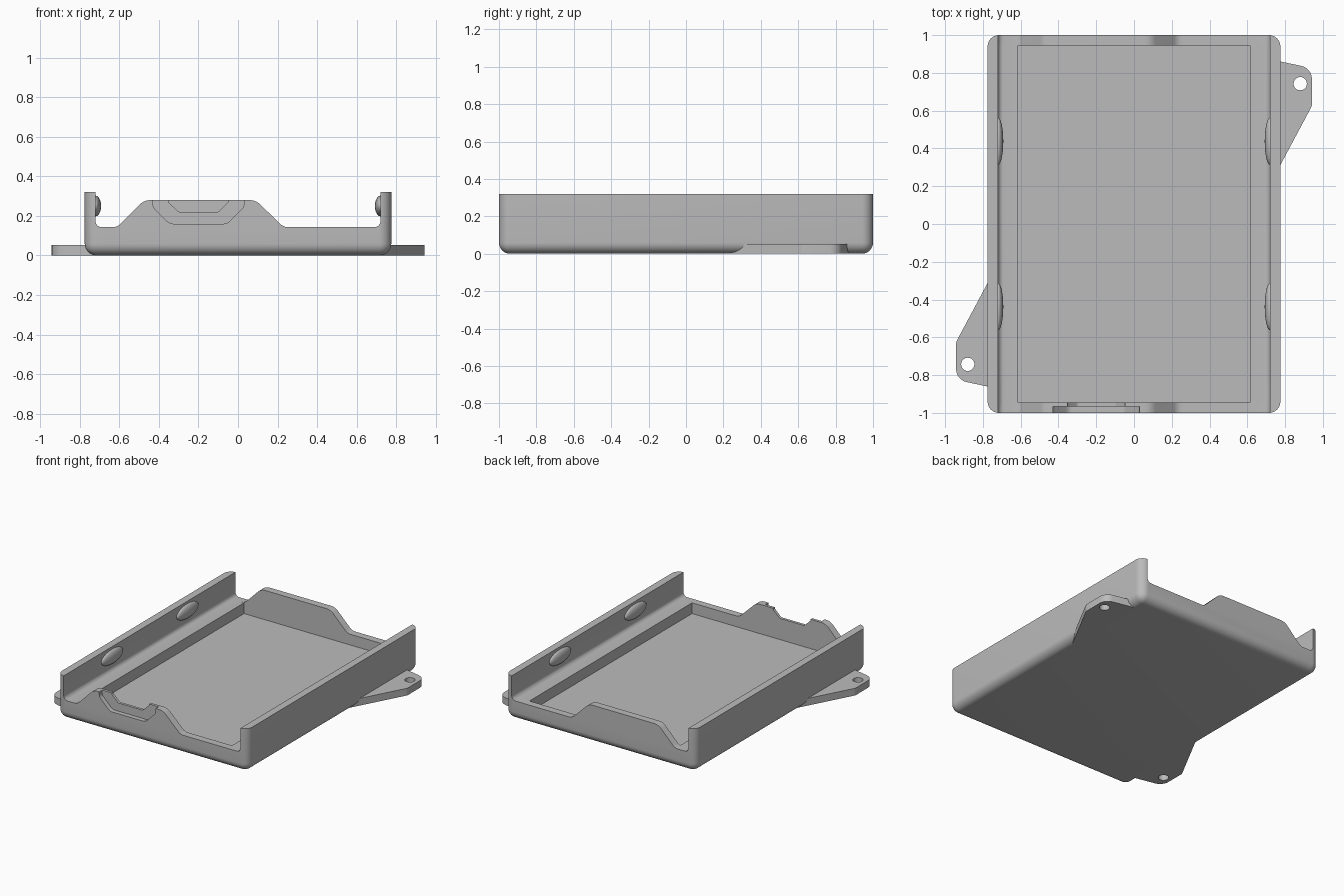
import bpy, bmesh, math
from mathutils import Vector, Matrix

if "Cube" in bpy.data.objects:
    bpy.data.objects.remove(bpy.data.objects["Cube"], do_unlink=True)

grey = bpy.data.materials.new("plain grey")
grey.use_nodes = True
colour = (0.5, 0.5, 0.5, 1)
grey.diffuse_color = colour
grey.node_tree.nodes["Principled BSDF"].inputs["Base Color"].default_value = colour


def finish(name, bm):
    bmesh.ops.recalc_face_normals(bm, faces=bm.faces)
    mesh = bpy.data.meshes.new(name)
    bm.to_mesh(mesh)
    bm.free()
    mesh.materials.append(grey)
    ob = bpy.data.objects.new(name, mesh)
    bpy.context.collection.objects.link(ob)
    return ob


def rounded(points, steps=6):
    """Outline from (a, b, radius) corners, each replaced by an arc."""
    out = []
    for i, (a, b, r) in enumerate(points):
        p = Vector((a, b))
        if not r:
            out.append(p)
            continue
        u = (Vector(points[i - 1][:2]) - p).normalized()
        v = (Vector(points[(i + 1) % len(points)][:2]) - p).normalized()
        half = u.angle(v) / 2
        centre = p + (u + v).normalized() * (r / math.sin(half))
        start = p + u * (r / math.tan(half)) - centre
        end = p + v * (r / math.tan(half)) - centre
        sweep = start.angle_signed(end)
        for k in range(steps + 1):
            out.append(centre + Matrix.Rotation(-sweep * k / steps, 2) @ start)
    return out


def prism(name, outline, low, high, along="Y"):
    """Extrude an xz outline along y, or an xy outline along z."""
    bm = bmesh.new()
    place = (lambda p, d: (p.x, d, p.y)) if along == "Y" else (lambda p, d: (p.x, p.y, d))
    face = bm.faces.new([bm.verts.new(place(p, low)) for p in outline])
    move = (0, high - low, 0) if along == "Y" else (0, 0, high - low)
    new = bmesh.ops.extrude_face_region(bm, geom=[face])["geom"]
    bmesh.ops.translate(bm, vec=move, verts=[g for g in new if isinstance(g, bmesh.types.BMVert)])
    return finish(name, bm)


def block(name, x, y, low, high):
    return prism(name, [Vector(p) for p in ((-x, -y), (x, -y), (x, y), (-x, y))], low, high, "Z")


def activate(ob):
    bpy.ops.object.select_all(action="DESELECT")
    ob.select_set(True)
    bpy.context.view_layer.objects.active = ob


def carve(ob, cutter):
    cutter.hide_render = True
    mod = ob.modifiers.new("cut", "BOOLEAN")
    mod.operation, mod.solver, mod.object = "DIFFERENCE", "EXACT", cutter
    activate(ob)
    bpy.ops.object.modifier_apply(modifier=mod.name)
    bpy.data.objects.remove(cutter, do_unlink=True)


def smooth(ob, angle=30):
    activate(ob)
    bpy.ops.object.shade_smooth_by_angle(angle=math.radians(angle))


# Tray shell with rounded upright corners and bottom edges
W, L, H, WALL, LEDGE = 0.775, 1.0, 0.32, 0.72, 0.143
tray = block("tray", W, L, 0, H)
bm = bmesh.new()
bm.from_mesh(tray.data)
edges = [e for e in bm.edges if min(v.co.z for v in e.verts) < 0.01]
bmesh.ops.bevel(bm, geom=edges, offset=0.06, segments=8, profile=0.5, affect="EDGES")
bm.to_mesh(tray.data)
bm.free()

# End openings, leaving a raised hump in each end wall
TOP = 0.5
side = [(WALL, LEDGE, 0.03), (WALL, TOP, 0), (-WALL, TOP, 0), (-WALL, LEDGE, 0.03)]
hump = [(-0.61, LEDGE, 0.06), (-0.475, 0.28, 0.08), (0.09, 0.28, 0.08), (0.23, LEDGE, 0.06)]
carve(tray, prism("opening", rounded(side + hump), -1.1, 1.1))

# Cavity between the end walls, then the deeper floor between side ledges
INNER = 0.946
carve(tray, prism("cavity", rounded(side), -INNER, INNER))
carve(tray, block("floor_pocket", 0.613, INNER, 0.064, 0.2))

# Stepped notch in the front hump
step = [(-0.43, TOP, 0), (-0.43, 0.245, 0.04), (-0.345, 0.16, 0.05),
        (-0.055, 0.16, 0.05), (0.03, 0.245, 0.04), (0.03, TOP, 0)]
slot = [(-0.352, TOP, 0), (-0.352, 0.27, 0.015), (-0.3, 0.22, 0.02),
        (-0.1, 0.22, 0.02), (-0.048, 0.27, 0.015), (-0.048, TOP, 0)]
carve(tray, prism("step_cut", rounded(step), -1.1, -0.966))
carve(tray, prism("slot_cut", rounded(slot), -1.1, -0.9))
smooth(tray)

# Snap bumps on the inner side walls
for sx, side_name in ((1, "left"), (-1, "right")):
    for sy, end_name in ((-1, "front"), (1, "back")):
        bm = bmesh.new()
        bmesh.ops.create_uvsphere(bm, u_segments=32, v_segments=16, radius=1)
        bmesh.ops.scale(bm, vec=(0.028, 0.125, 0.052), verts=bm.verts)
        bmesh.ops.translate(bm, vec=(sx * WALL, sy * 0.438, 0.25), verts=bm.verts)
        smooth(finish(f"{end_name}_{side_name}_snap_bump", bm), 60)

# Mounting ears with screw holes, at opposite corners
ear = [(0.715, 0.873, 0), (0.715, 0.2, 0), (0.942, 0.625, 0.05), (0.942, 0.825, 0.07)]
for sign, name in ((1, "back_left_ear"), (-1, "front_right_ear")):
    outline = [p * sign for p in rounded(ear)]
    ob = prism(name, outline, 0, 0.053, "Z")
    hole = [Vector((0.88, 0.743)) * sign + Matrix.Rotation(math.tau * k / 32, 2) @ Vector((0.035, 0))
            for k in range(32)]
    carve(ob, prism("screw_hole", hole, -0.1, 0.2, "Z"))
    smooth(ob)
